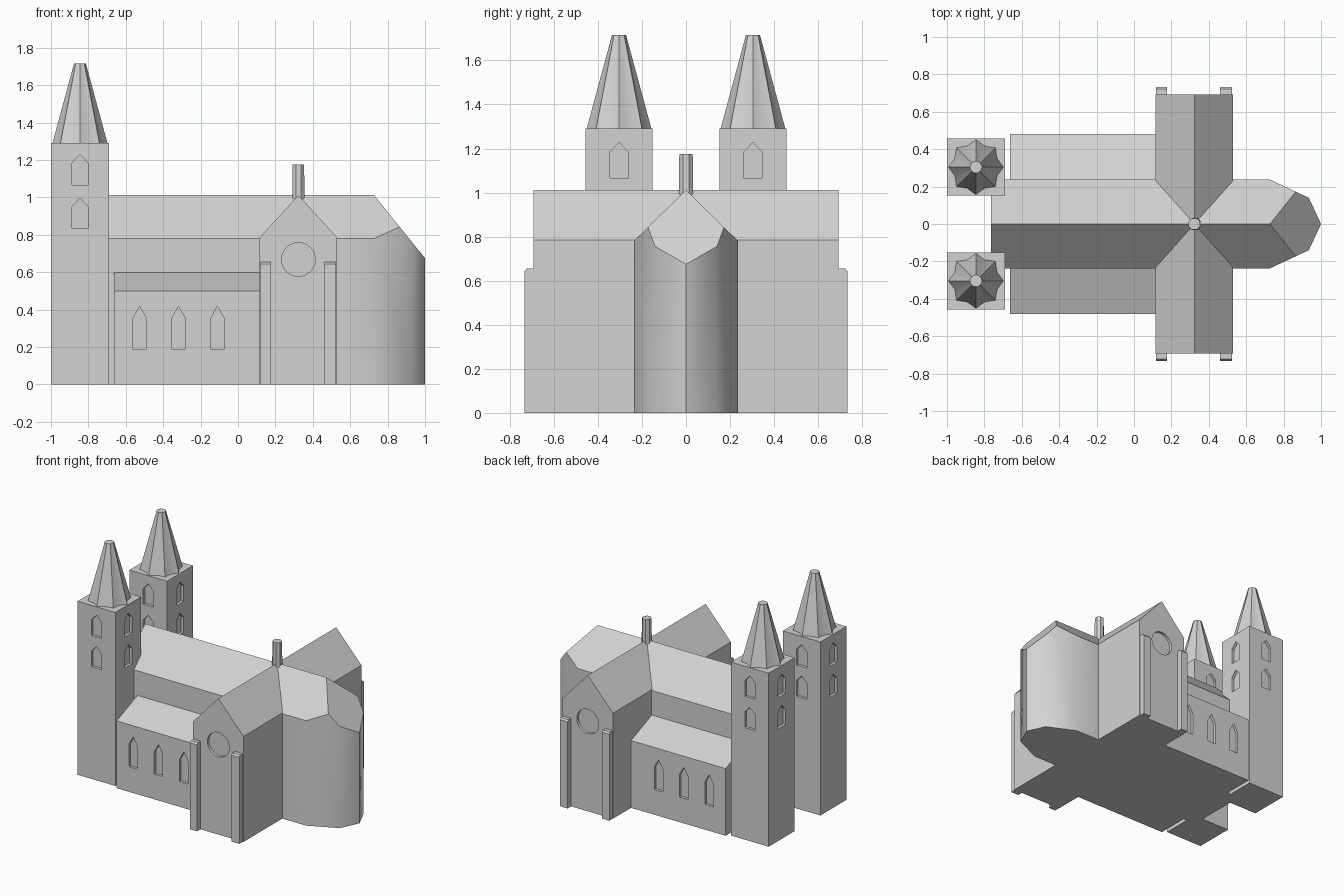
import bpy, bmesh, math
from mathutils import Vector

if "Cube" in bpy.data.objects:
    bpy.data.objects.remove(bpy.data.objects["Cube"])

stone = bpy.data.materials.new("grey_stone")
stone.diffuse_color = (0.65, 0.65, 0.65, 1)
stone.use_nodes = True
stone.node_tree.nodes["Principled BSDF"].inputs["Base Color"].default_value = stone.diffuse_color


def finish(name, bm):
    bmesh.ops.recalc_face_normals(bm, faces=bm.faces[:])
    mesh = bpy.data.meshes.new(name)
    bm.to_mesh(mesh)
    bm.free()
    mesh.materials.append(stone)
    obj = bpy.data.objects.new(name, mesh)
    bpy.context.collection.objects.link(obj)
    return obj


def loft(bm, ring_a, ring_b):
    a = [bm.verts.new(p) for p in ring_a]
    b = [bm.verts.new(p) for p in ring_b]
    n = len(a)
    for i in range(n):
        j = (i + 1) % n
        bm.faces.new((a[i], a[j], b[j], b[i]))
    bm.faces.new(a[::-1])
    bm.faces.new(b)


def place(u, v, w, axis):
    # extrusion along x: (u, v) = (y, z); y: (x, z); z: (x, y)
    return {"x": (w, u, v), "y": (u, w, v), "z": (u, v, w)}[axis]


def prism(name, pts, axis, lo, hi):
    bm = bmesh.new()
    loft(bm, [place(u, v, lo, axis) for u, v in pts],
         [place(u, v, hi, axis) for u, v in pts])
    return finish(name, bm)


def rect(x0, x1, y0, y1):
    return [(x0, y0), (x1, y0), (x1, y1), (x0, y1)]


def gable(c, half, eave, ridge):
    return [(c - half, 0), (c + half, 0), (c + half, eave), (c, ridge), (c - half, eave)]


def lancet(c, half, sill, shoulder, apex):
    return [(c - half, sill), (c + half, sill), (c + half, shoulder), (c, apex), (c - half, shoulder)]


def carve(obj, cutters):
    # recess the openings into a wall
    for c in cutters:
        mod = obj.modifiers.new("recess", "BOOLEAN")
        mod.operation = "DIFFERENCE"
        mod.solver = "EXACT"
        mod.object = c
        bpy.context.view_layer.objects.active = obj
        bpy.ops.object.modifier_apply(modifier=mod.name)
        bpy.data.objects.remove(c, do_unlink=True)


def smooth(obj, angle, keep):
    bm = bmesh.new()
    bm.from_mesh(obj.data)
    bm.normal_update()
    for f in bm.faces:
        f.smooth = keep(f)
    for e in bm.edges:
        e.smooth = (all(keep(f) for f in e.link_faces)
                    and e.calc_face_angle(0) < math.radians(angle))
    bm.to_mesh(obj.data)
    bm.free()


EAVE, RIDGE, HALF = 0.78, 1.012, 0.237
DEPTH = 0.02
CROSS = 0.323

# nave
prism("nave", gable(0, HALF, EAVE, RIDGE), "x", -0.765, 0.53)

# apse: polygonal plan trimmed by two roof slopes and a hip
plan = [(0.5, -HALF), (0.727, -HALF), (0.935, -0.14), (1.0, 0),
        (0.935, 0.14), (0.727, HALF), (0.5, HALF)]
bm = bmesh.new()
loft(bm, [(x, y, 0) for x, y in plan], [(x, y, 1.3) for x, y in plan])
rise = RIDGE - EAVE
for normal in ((0, rise, HALF), (0, -rise, HALF), (RIDGE - 0.675, 0, 0.273)):
    cut = bmesh.ops.bisect_plane(bm, geom=bm.verts[:] + bm.edges[:] + bm.faces[:],
                                 plane_co=(0.727, 0, RIDGE), plane_no=Vector(normal).normalized(),
                                 clear_outer=True, dist=1e-5)
    edges = [g for g in cut["geom_cut"] if isinstance(g, bmesh.types.BMEdge)]
    bmesh.ops.holes_fill(bm, edges=[e for e in edges if e.is_boundary], sides=0)
apse = finish("apse", bm)
smooth(apse, 45, lambda f: abs(f.normal.z) < 0.1 and f.normal.x > -0.5)

# transept with a round window at each end
END = 0.693
transept = prism("transept", gable(CROSS, 0.207, 0.785, RIDGE), "y", -END, END)
circle = [(CROSS + 0.09 * math.cos(t * math.tau / 32), 0.668 + 0.09 * math.sin(t * math.tau / 32))
          for t in range(32)]
carve(transept, [prism("round_cutter", circle, "y", s * (END - DEPTH), s * (END + 0.05))
                 for s in (-1, 1)])

for s, side in ((-1, "front"), (1, "back")):
    # buttresses with a chamfered outer top edge
    for x0, x1 in ((0.118, 0.176), (0.46, 0.524)):
        prof = [(s * 0.66, 0), (s * 0.733, 0), (s * 0.733, 0.643), (s * 0.723, 0.655), (s * 0.66, 0.655)]
        prism(side + "_buttress", prof, "x", x0, x1)

    # side aisle with lean-to roof and three windows
    prof = [(s * 0.2, 0), (s * 0.48, 0), (s * 0.48, 0.5), (s * HALF, 0.597), (s * 0.2, 0.597)]
    aisle = prism(side + "_aisle", prof, "x", -0.662, 0.14)
    carve(aisle, [prism("window_cutter", lancet(x, 0.035, 0.187, 0.355, 0.417), "y",
                        s * (0.48 - DEPTH), s * 0.55) for x in (-0.526, -0.318, -0.11)])

    # tower with two windows on each of its four faces
    tx, ty, hx, hy, top = -0.845, s * 0.304, 0.155, 0.152, 1.29
    tower = prism(side + "_tower", rect(tx - hx, tx + hx, ty - hy, ty + hy), "z", 0, top)
    cutters = []
    for sill, shoulder, apex in ((0.834, 0.95, 0.995), (1.066, 1.184, 1.228)):
        for d in (-1, 1):
            cutters.append(prism("window_cutter", lancet(tx, 0.042, sill, shoulder, apex), "y",
                                 ty + d * (hy - DEPTH), ty + d * (hy + 0.05)))
            cutters.append(prism("window_cutter", lancet(ty, 0.042, sill, shoulder, apex), "x",
                                 tx + d * (hx - DEPTH), tx + d * (hx + 0.05)))
    carve(tower, cutters)

    # fluted spire: eight-pointed star blending into a small round top
    bm = bmesh.new()
    rings = []
    for radii, z in (((0.147, 0.122), top), ((0.032, 0.032), 1.715)):
        rings.append([(tx + radii[i % 2] * math.cos(i * math.tau / 16),
                       ty + radii[i % 2] * math.sin(i * math.tau / 16), z) for i in range(16)])
    loft(bm, *rings)
    spire = finish(side + "_spire", bm)
    smooth(spire, 32, lambda f: abs(f.normal.z) < 0.9)

# small turret over the crossing
bm = bmesh.new()
loft(bm, *[[(CROSS + r * math.cos((i + 0.5) * math.tau / 8), r * math.sin((i + 0.5) * math.tau / 8), z)
            for i in range(8)] for r, z in ((0.036, 0.95), (0.033, 1.175))])
finish("crossing_turret", bm)
